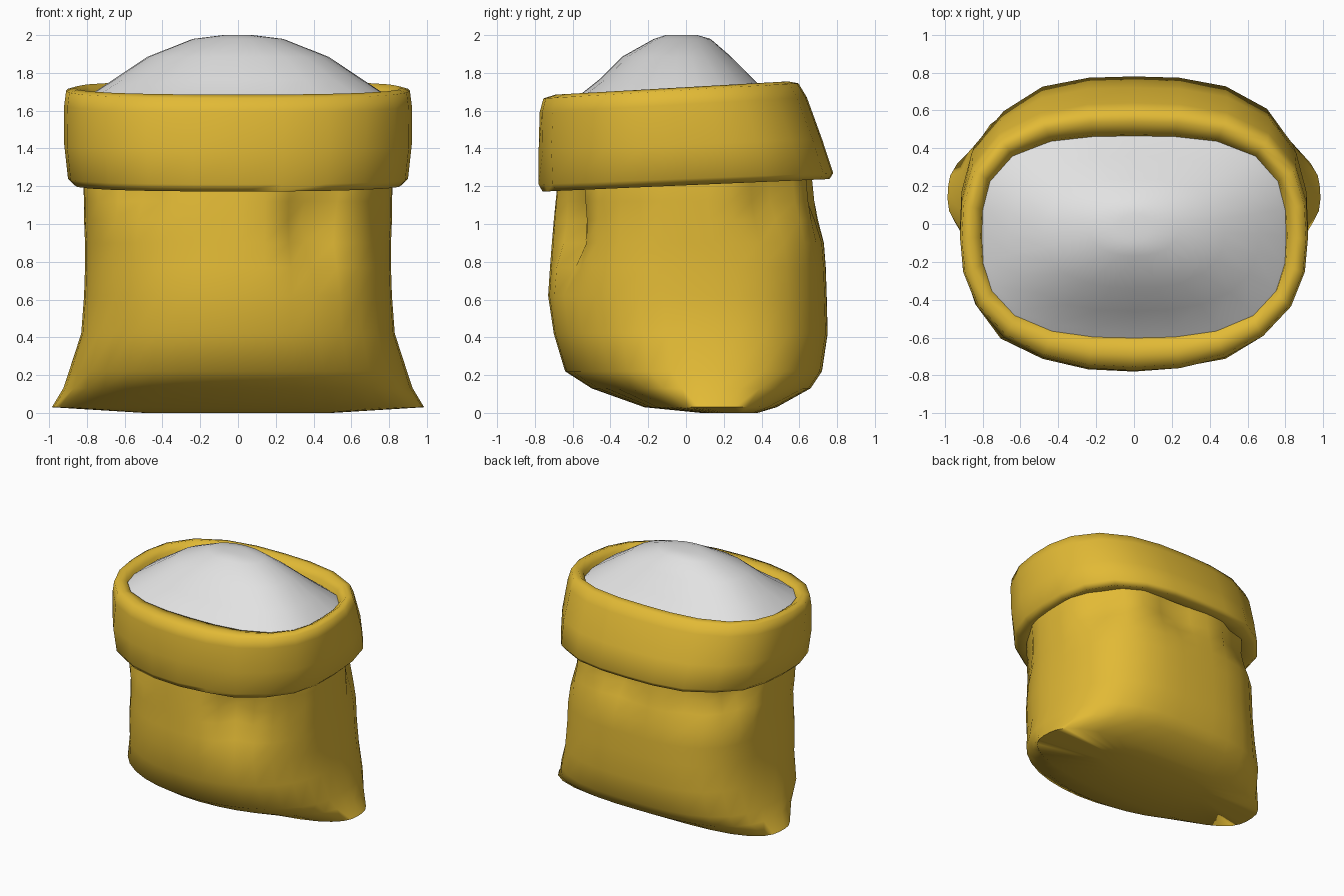
import bpy, bmesh, math
from mathutils import Vector

cube = bpy.data.objects.get("Cube")
if cube:
    bpy.data.objects.remove(cube, do_unlink=True)


def material(name, rgb):
    mat = bpy.data.materials.new(name)
    mat.use_nodes = True
    mat.diffuse_color = (*rgb, 1)
    mat.node_tree.nodes["Principled BSDF"].inputs["Base Color"].default_value = (*rgb, 1)
    return mat


cloth = material("mustard cloth", (0.76, 0.49, 0.036))
powder = material("pale powder", (0.76, 0.76, 0.76))


def ring(half_x, y_front, y_back, z, power, tilt, soften, count):
    """Rounded-rectangle ring; tilt raises its back, soften rounds its front corners."""
    mid, half_y = (y_front + y_back) / 2, (y_back - y_front) / 2
    points = []
    for i in range(count):
        a = 2 * math.pi * i / count
        c, s = math.cos(a), math.sin(a)
        n = power - soften if s < 0 else power
        r = (abs(c) ** n + abs(s) ** n) ** (-1 / n)
        points.append(Vector((half_x * r * c, mid + half_y * r * s, z + tilt * r * s)))
    return points


def crumple(p, folds):
    """Push a point out (or in) around each fold centre."""
    out = Vector((p.x, p.y, 0)).normalized()
    shift = 0
    for x, y, z, reach, height, amount in folds:
        flat = math.hypot(p.x - x, p.y - y) / reach
        shift += amount * max(0, 1 - math.hypot(flat, (p.z - z) / height))
    return p + out * shift


def loft(name, rings, mat, folds=(), count=28, soften=0.0, cap_start=False, cap_end=False):
    bm = bmesh.new()
    loops = [[bm.verts.new(crumple(p, folds)) for p in ring(*r, soften, count)] for r in rings]
    for low, high in zip(loops, loops[1:]):
        for i in range(count):
            j = (i + 1) % count
            bm.faces.new((low[i], low[j], high[j], high[i]))
    for wanted, loop in ((cap_start, loops[0][::-1]), (cap_end, loops[-1])):
        if wanted:
            bm.faces.new(loop)
    bmesh.ops.triangulate(bm, faces=[f for f in bm.faces if len(f.verts) > 4])
    mesh = bpy.data.meshes.new(name)
    bm.to_mesh(mesh)
    bm.free()
    mesh.materials.append(mat)
    obj = bpy.data.objects.new(name, mesh)
    bpy.context.collection.objects.link(obj)
    bpy.ops.object.select_all(action="DESELECT")
    obj.select_set(True)
    bpy.context.view_layer.objects.active = obj
    bpy.ops.object.shade_smooth_by_angle(angle=math.radians(85))
    return obj


# Rings: half width, front y, back y, height, squareness, tilt

# Sack body: pillow bottom with pulled-out corners, straight sides
loft("sack_body", [
    (0.50, 0.08, 0.38, 0.00, 2.6, 0),
    (0.985, -0.22, 0.48, 0.03, 3.1, 0),
    (0.925, -0.50, 0.66, 0.13, 2.8, 0),
    (0.895, -0.64, 0.72, 0.22, 2.9, 0),
    (0.83, -0.70, 0.75, 0.42, 3.0, 0),
    (0.815, -0.73, 0.745, 0.62, 3.0, 0),
    (0.81, -0.72, 0.74, 0.77, 3.0, 0),
    (0.81, -0.71, 0.73, 0.90, 3.0, 0),
    (0.815, -0.70, 0.70, 1.02, 3.1, 0),
    (0.815, -0.69, 0.68, 1.12, 3.2, 0),
    (0.82, -0.68, 0.67, 1.22, 3.2, 0),
    (0.80, -0.66, 0.64, 1.40, 2.8, 0),
], cloth, folds=[
    (0.42, -0.62, 1.03, 0.20, 0.42, -0.17),
    (-0.55, -0.56, 1.20, 0.24, 0.24, -0.10),
    (0.76, -0.38, 1.10, 0.18, 0.30, -0.05),
    (0.72, 0.46, 1.16, 0.22, 0.32, -0.11),
    (0.15, 0.68, 1.18, 0.24, 0.24, -0.09),
    (-0.50, 0.64, 1.16, 0.18, 0.28, -0.10),
    (-0.76, 0.44, 1.17, 0.20, 0.26, -0.17),
], count=36, soften=0.8, cap_start=True)

# Turned-down cuff: underside, outer wall, rounded rim, inner wall
loft("rolled_cuff", [
    (0.78, -0.65, 0.63, 1.24, 2.8, 0.03),
    (0.865, -0.76, 0.76, 1.205, 2.8, 0.033),
    (0.90, -0.78, 0.78, 1.24, 2.8, 0.03),
    (0.92, -0.78, 0.72, 1.42, 2.8, 0.03),
    (0.92, -0.775, 0.64, 1.63, 2.7, 0.04),
    (0.91, -0.755, 0.595, 1.705, 2.7, 0.04),
    (0.86, -0.69, 0.54, 1.72, 2.8, 0.035),
    (0.81, -0.61, 0.475, 1.69, 3.1, 0.015),
    (0.79, -0.58, 0.45, 1.60, 3.1, 0.0),
], cloth, folds=[
    (0.30, -0.76, 1.27, 0.22, 0.18, -0.04),
    (0.72, -0.55, 1.35, 0.20, 0.30, -0.03),
    (-0.70, -0.55, 1.40, 0.20, 0.30, 0.02),
    (-0.65, 0.58, 1.35, 0.25, 0.30, -0.03),
], count=24, soften=0.35)

# Heap of powder filling the mouth
loft("powder_heap", [
    (0.82, -0.61, 0.48, 1.65, 3.1, 0),
    (0.78, -0.56, 0.44, 1.685, 3.0, 0),
    (0.66, -0.46, 0.36, 1.765, 2.6, 0),
    (0.48, -0.34, 0.24, 1.885, 2.3, 0),
    (0.24, -0.17, 0.13, 1.98, 2.1, 0),
    (0.08, -0.11, 0.06, 2.00, 2.0, 0),
], powder, count=24, cap_end=True)
